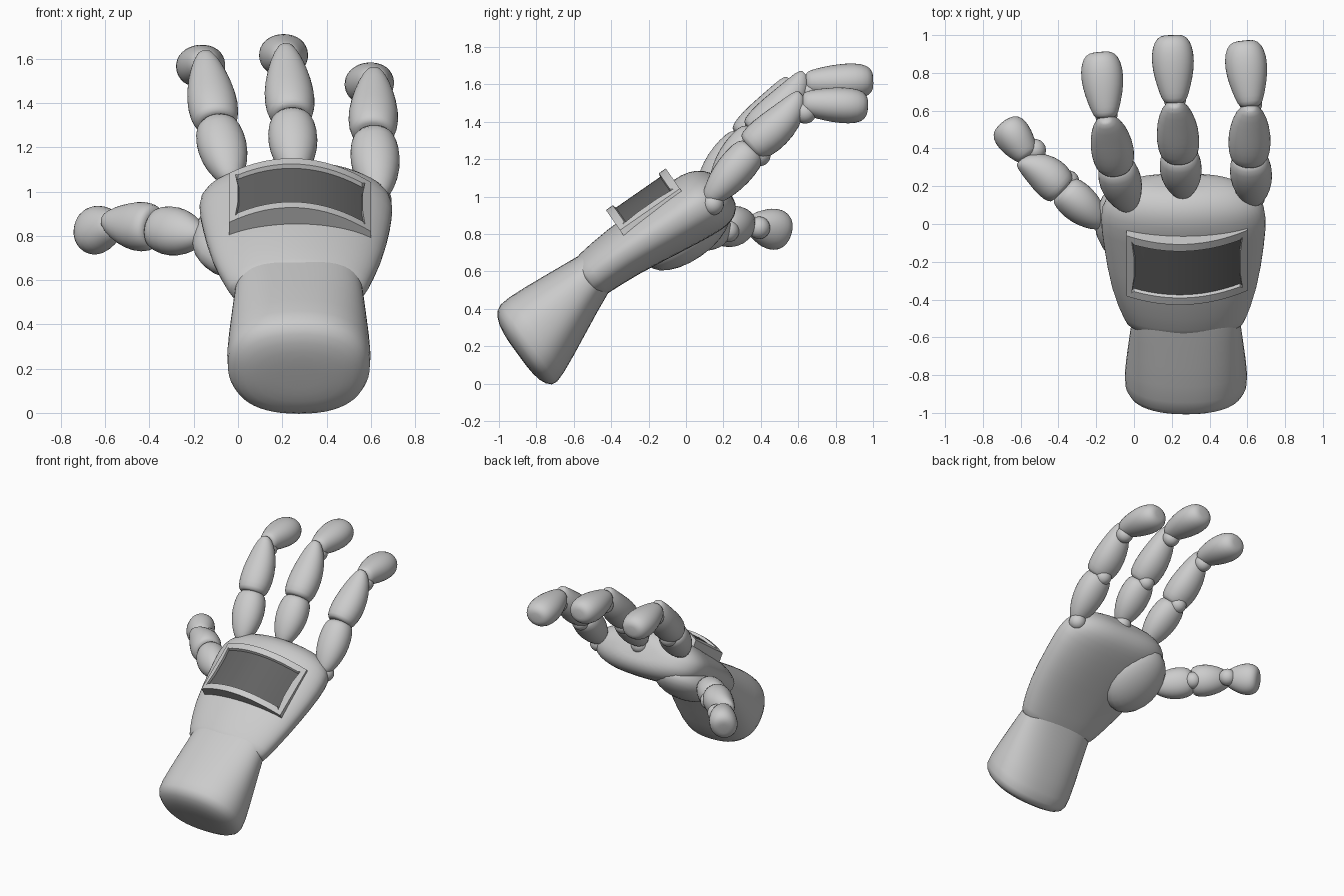
import bpy, bmesh, math
from mathutils import Vector as V

if "Cube" in bpy.data.objects:
    bpy.data.objects.remove(bpy.data.objects["Cube"])

X = V((1, 0, 0))
U = V((0, 0.82, 0.57)).normalized()      # along the hand
N = X.cross(U)                           # out of the back of the hand


def finish(name, bm, sub=1, mats=()):
    bmesh.ops.recalc_face_normals(bm, faces=bm.faces)
    me = bpy.data.meshes.new(name)
    bm.to_mesh(me)
    bm.free()
    ob = bpy.data.objects.new(name, me)
    bpy.context.collection.objects.link(ob)
    for m in mats:
        me.materials.append(m)
    if sub:
        ob.modifiers.new("smooth", 'SUBSURF').levels = sub
        ob.modifiers["smooth"].render_levels = sub
    bpy.ops.object.select_all(action='DESELECT')
    ob.select_set(True)
    bpy.context.view_layer.objects.active = ob
    if sub:
        bpy.ops.object.shade_smooth()
    else:
        bpy.ops.object.shade_smooth_by_angle(angle=math.radians(35))
    return ob


def loft(name, rings, power=2.0, sides=20, top_power=None):
    """Skin over superellipse rings (centre, side axis, up axis, half width, half height)."""
    bm = bmesh.new()
    loops = []
    for c, s, u, a, b in rings:
        loop = []
        for i in range(sides):
            t = 2 * math.pi * i / sides
            ct, st = math.cos(t), math.sin(t)
            e = 2 / (top_power if top_power and st > 0 else power)
            p = c + s * (a * math.copysign(abs(ct) ** e, ct)) \
                  + u * (b * math.copysign(abs(st) ** e, st))
            loop.append(bm.verts.new(p))
        loops.append(loop)
    for l0, l1 in zip(loops, loops[1:]):
        for i in range(sides):
            j = (i + 1) % sides
            bm.faces.new((l0[i], l0[j], l1[j], l1[i]))
    for loop in (loops[0], loops[-1]):
        mid = bm.verts.new(sum((v.co for v in loop), V()) / sides)
        for i in range(sides):
            bm.faces.new((loop[i], loop[(i + 1) % sides], mid))
    return finish(name, bm)


def ellipsoid(name, c, axes, radii):
    bm = bmesh.new()
    bmesh.ops.create_uvsphere(bm, u_segments=20, v_segments=12, radius=1)
    for v in bm.verts:
        v.co = c + sum((ax * (r * k) for ax, r, k in zip(axes, radii, v.co)), V())
    return finish(name, bm, 0)


# Palm: flat sleeve at the wrist, rounded at the knuckles, arched back
palm = [(.27, -.53, .555, .24, .08), (.27, -.54, .55, .30, .12), (.27, -.51, .575, .32, .13),
        (.265, -.35, .70, .39, .145), (.265, -.1, .85, .43, .168), (.26, .04, .945, .445, .185),
        (.26, .12, .99, .42, .18), (.255, .18, 1.02, .35, .15), (.25, .22, 1.04, .24, .09)]
loft("palm", [(V((x, y, z)), X, N, a, b) for x, y, z, a, b in palm], 2.5, 28, 1.9)

# Wrist cuff flaring down to a rounded end
CU = V((0, -.59, .81)).normalized()
cuff = [(.275, -.90, .158, .14, .09), (.275, -.895, .165, .25, .185), (.275, -.865, .19, .317, .258),
        (.275, -.82, .238, .333, .262), (.275, -.65, .42, .308, .192), (.275, -.48, .60, .285, .12),
        (.275, -.42, .65, .27, .11)]
loft("wrist_cuff", [(V((x, y, z)), X, CU, a, b) for x, y, z, a, b in cuff], 2.35, 28)

# Mound at the root of the thumb
ellipsoid("thumb_mound", V((0.0, .01, .785)), (X, U, N), (.21, .26, .125))

# Arched display on the back of the hand: frame, recess, dark screen
dark = bpy.data.materials.new("dark_screen")
dark.diffuse_color = (.12, .12, .12, 1)
dark.use_nodes = True
dark.node_tree.nodes["Principled BSDF"].inputs["Base Color"].default_value = dark.diffuse_color
bm = bmesh.new()
rows = []
for u in (.178, .31, .44, .568):
    rows.append([bm.verts.new(X * (.28 + .32 * k / 8) + U * u
                 + N * (1.005 - .105 * (k / 8) ** 2 - .025 * k / 8)) for k in range(-8, 9)])
for r0, r1 in zip(rows, rows[1:]):
    for i in range(16):
        bm.faces.new((r0[i], r0[i + 1], r1[i + 1], r1[i]))
bm.normal_update()
top = list(bm.faces)
edges = [e for e in bm.edges if e.is_boundary]
skirt = bmesh.ops.extrude_edge_only(bm, edges=edges)["geom"]
for v in skirt:
    if isinstance(v, bmesh.types.BMVert):
        v.co -= N * .14
bm.normal_update()
bmesh.ops.inset_region(bm, faces=top, thickness=.045, use_even_offset=False)
bm.normal_update()
bmesh.ops.inset_region(bm, faces=top, thickness=.006, use_even_offset=False)
rim = {v for f in top for v in f.verts}
for v in rim:
    v.co -= N * .02
for f in top:
    f.material_index = 1
grey = bpy.data.materials.new("grey_frame")
grey.diffuse_color = (.8, .8, .8, 1)
grey.use_nodes = True
grey.node_tree.nodes["Principled BSDF"].inputs["Base Color"].default_value = grey.diffuse_color
finish("back_display", bm, 0, (grey, dark))

# Finger segment profiles: (position along, half width, half height, lift)
SEGMENTS = {
    "proximal": [(-.03, .03, .03, 0), (.05, .06, .055, 0), (.3, .1, .09, 0), (.58, .118, .105, 0),
                 (.85, .108, .1, 0), (1, .085, .08, 0)],
    "middle": [(-.04, .08, .075, .01), (.0, .104, .095, .01), (.25, .119, .11, .005), (.55, .108, .1, .005),
               (.85, .078, .075, .02), (1.04, .035, .035, .05)],
    "distal": [(-.06, .05, .05, 0), (.0, .068, .066, 0), (.2, .09, .082, 0), (.45, .112, .096, 0),
               (.72, .116, .1, 0), (.92, .095, .085, 0), (1, .06, .05, 0)]}


def finger(name, joints, back):
    pts = [V(p) for p in joints]
    for i, (part, prof) in enumerate(SEGMENTS.items()):
        a, b = pts[i], pts[i + 1]
        d = (b - a).normalized()
        side = d.cross(back).normalized()
        up = side.cross(d)
        loft(f"{name}_{part}", [(a.lerp(b, t) + up * h, side, up, w, k) for t, w, k, h in prof], 2.1, 16)
        # ball joint on the inside of the bend
        ellipsoid(f"{name}_{part}_joint", a - up * (.05 if i else .03), (X, U, N), (.06, .06, .06))


finger("first_finger", [(-.03, .09, 1.05), (-.1, .32, 1.31), (-.15, .58, 1.58), (-.18, .91, 1.56)], N)
finger("middle_finger", [(.26, .16, 1.08), (.24, .38, 1.34), (.215, .66, 1.61), (.2, 1.0, 1.62)], N)
finger("last_finger", [(.635, .12, .98), (.61, .36, 1.26), (.615, .64, 1.5), (.58, .97, 1.48)], N)
finger("thumb", [(-.17, .0, .8), (-.38, .19, .835), (-.565, .365, .85), (-.69, .535, .81)],
       V((-.5, -.7, .35)))
